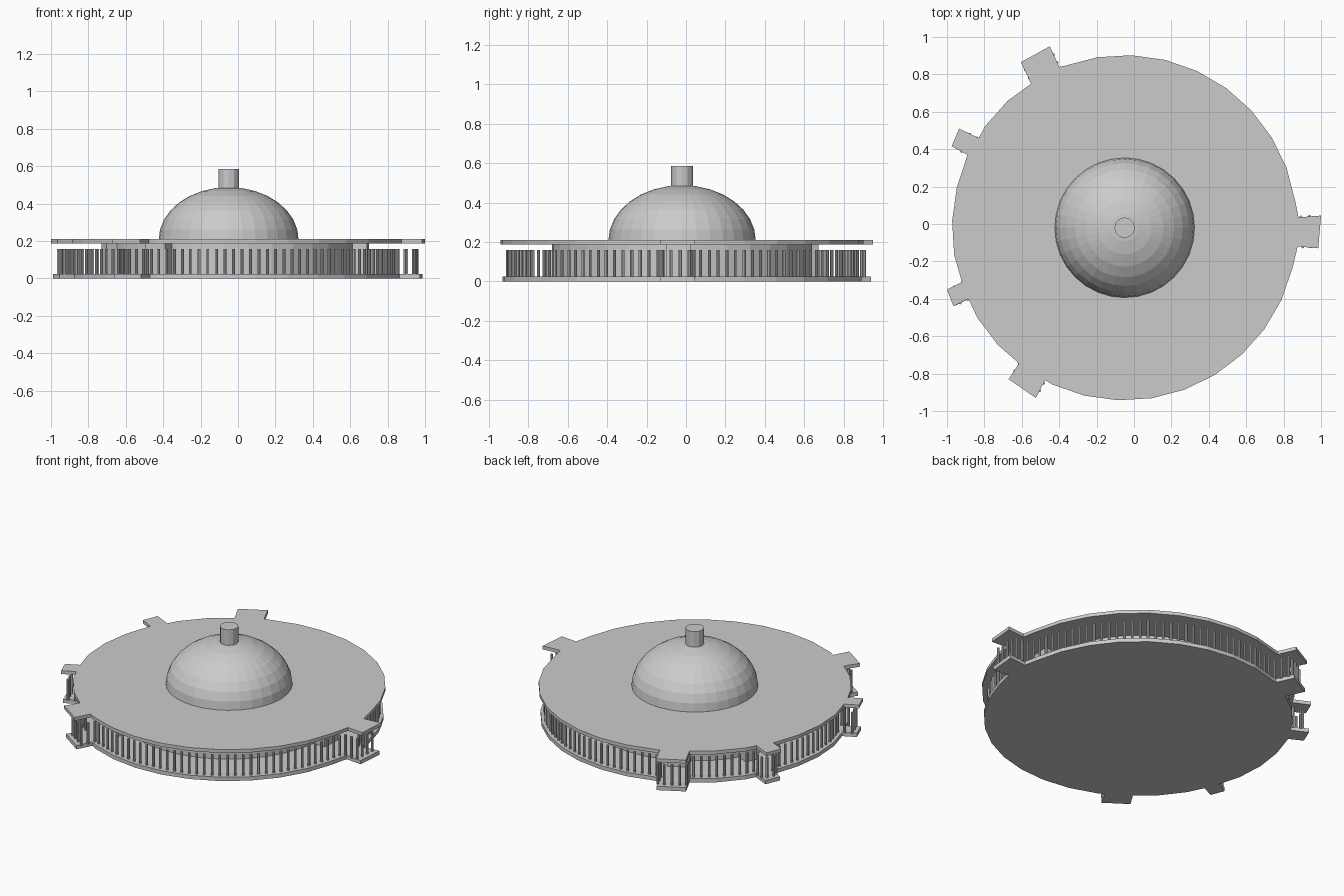
import bpy, bmesh, math
from mathutils import Vector, Matrix

if "Cube" in bpy.data.objects:
    bpy.data.objects.remove(bpy.data.objects["Cube"])

C = Vector((-0.05, -0.02))   # plan centre
R = 0.923                    # disc radius

# Five projecting bays: inner, outer, outer, inner corners, counter-clockwise
BAYS = [
    [(0.875, -0.12), (0.985, -0.13), (1.0, 0.045), (0.88, 0.035)],
    [(-0.40, 0.84), (-0.45, 0.95), (-0.605, 0.865), (-0.55, 0.75)],
    [(-0.83, 0.46), (-0.935, 0.51), (-0.975, 0.415), (-0.89, 0.37)],
    [(-0.92, -0.31), (-1.0, -0.35), (-0.965, -0.44), (-0.885, -0.40)],
    [(-0.615, -0.745), (-0.67, -0.83), (-0.525, -0.93), (-0.475, -0.835)],
]


def angle(p):
    return math.atan2(p[1] - C.y, p[0] - C.x) % math.tau


def plan_outline():
    """Circle with the bays spliced in."""
    groups, spans = [], []
    for bay in BAYS:
        a0 = angle(bay[0])
        width = (angle(bay[3]) - a0) % math.tau
        spans.append((a0, width))
        groups.append((a0, [Vector(p) for p in bay]))
    for i in range(32):
        a = (math.radians(9.0) + i * math.tau / 32) % math.tau
        if all((a - a0 + 0.03) % math.tau > w + 0.06 for a0, w in spans):
            groups.append((a, [C + R * Vector((math.cos(a), math.sin(a)))]))
    groups.sort(key=lambda g: g[0])
    return [p for _, pts in groups for p in pts]


OUTLINE = plan_outline()


def scaled(s):
    return [C + (p - C) * s for p in OUTLINE]


def finish(name, bm):
    bmesh.ops.recalc_face_normals(bm, faces=bm.faces)
    me = bpy.data.meshes.new(name)
    bm.to_mesh(me)
    bm.free()
    ob = bpy.data.objects.new(name, me)
    bpy.context.collection.objects.link(ob)
    return ob


def slab(name, scale, z0, z1):
    bm = bmesh.new()
    f = bm.faces.new([bm.verts.new((p.x, p.y, z0)) for p in scaled(scale)])
    ext = bmesh.ops.extrude_face_region(bm, geom=[f], use_keep_orig=True)
    vs = [v for v in ext["geom"] if isinstance(v, bmesh.types.BMVert)]
    bmesh.ops.translate(bm, verts=vs, vec=(0, 0, z1 - z0))
    return finish(name, bm)


def cylinder(bm, p, r, z0, z1, n):
    bmesh.ops.create_cone(bm, cap_ends=True, segments=n, radius1=r, radius2=r,
                          depth=z1 - z0,
                          matrix=Matrix.Translation((p.x, p.y, (z0 + z1) / 2)))


# Floor, inner wall and roof share one plan shape
slab("floor_slab", 0.988, 0.0, 0.025)
slab("inner_wall", 0.715, 0.025, 0.19)
slab("roof_slab", 1.0, 0.188, 0.21)

# Colonnade following the plan outline
bm = bmesh.new()
path = scaled(0.96)
step, carry = 0.046, 0.0
for a, b in zip(path, path[1:] + path[:1]):
    length = (b - a).length
    d = carry
    while d < length:
        cylinder(bm, a.lerp(b, d / length), 0.008, 0.02, 0.158, 8)
        d += step
    carry = d - length
finish("columns", bm)

# Dome: upper half of a squashed sphere
bm = bmesh.new()
bmesh.ops.create_uvsphere(bm, u_segments=32, v_segments=16, radius=1.0)
bmesh.ops.bisect_plane(bm, geom=bm.verts[:] + bm.edges[:] + bm.faces[:],
                       plane_co=(0, 0, 0), plane_no=(0, 0, 1), clear_inner=True)
bmesh.ops.transform(bm, verts=bm.verts,
                    matrix=Matrix.Translation((C.x, C.y, 0.208))
                    @ Matrix.Diagonal((0.374, 0.374, 0.28, 1)))
finish("dome", bm)

# Finial on the dome
bm = bmesh.new()
cylinder(bm, C, 0.055, 0.47, 0.585, 12)
finish("finial", bm)
